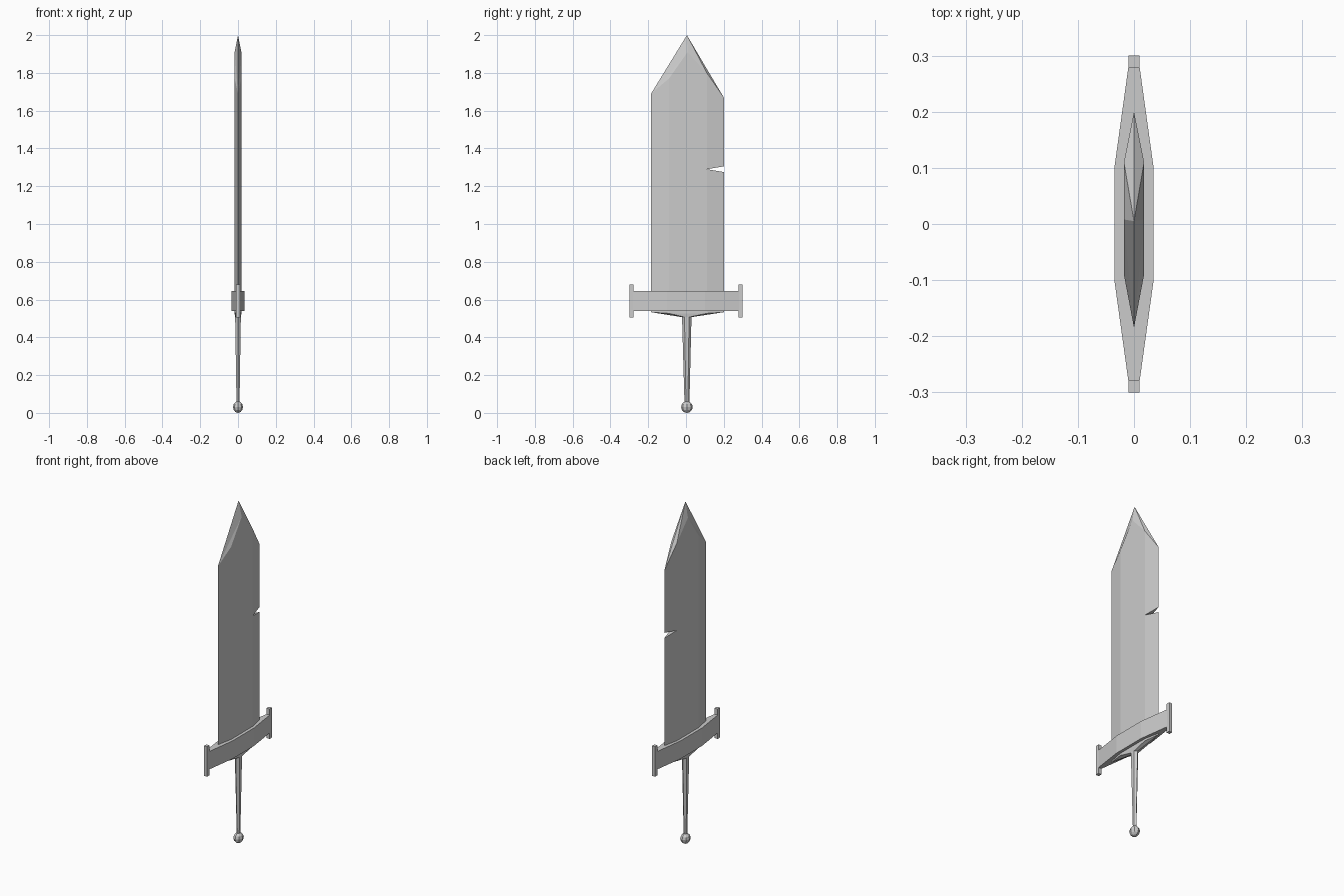
import bpy, bmesh

if "Cube" in bpy.data.objects:
    bpy.data.objects.remove(bpy.data.objects["Cube"])


def make(name, verts, faces, mirror=False):
    me = bpy.data.meshes.new(name)
    me.from_pydata(verts, [], faces)
    bm = bmesh.new()
    bm.from_mesh(me)
    if mirror:
        geom = bm.verts[:] + bm.edges[:] + bm.faces[:]
        bmesh.ops.mirror(bm, geom=geom, axis='X', merge_dist=0.0005)
    bmesh.ops.recalc_face_normals(bm, faces=bm.faces)
    bm.to_mesh(me)
    bm.free()
    ob = bpy.data.objects.new(name, me)
    bpy.context.collection.objects.link(ob)
    return ob


def loft(name, rings):
    n = len(rings[0])
    verts = [v for r in rings for v in r]
    faces = [[k * n + i, k * n + (i + 1) % n, (k + 1) * n + (i + 1) % n, (k + 1) * n + i]
             for k in range(len(rings) - 1) for i in range(n)]
    faces += [list(range(n)), list(range((len(rings) - 1) * n, len(rings) * n))]
    return make(name, verts, faces)


# Blade: one side with bevels, tip facets and the notch, then mirrored
T = 0.018
blade = {
    'a0': (0, -.185, .54), 'a1': (0, -.185, 1.69), 'tip': (0, .005, 2.0),
    'r0': (0, .09, 1.855), 'b3': (0, .20, 1.67), 'b2': (0, .20, 1.305),
    'b1': (0, .20, 1.275), 'b0': (0, .20, .54), 'm': (0, .11, 1.29),
    'f0': (T, -.09, .54), 'f1': (T, -.09, 1.77), 'ft': (T, .008, 1.91),
    'f3': (T, .11, 1.80), 'f2': (T, .11, 1.29), 'f4': (T, .11, .54)}
faces = ["a0 f0 f1 a1", "a1 f1 ft", "a1 ft tip", "tip ft f3", "tip f3 r0", "r0 f3 b3",
         "b3 f3 f2 b2", "b2 f2 m", "m f2 b1", "b1 f2 f4 b0", "f0 f4 f2 f3 ft f1"]
names = list(blade)
make("blade", list(blade.values()), [[names.index(k) for k in f.split()] for f in faces], True)

# Crossguard: tapered bar with end plates
plan = [(.035, -.1), (.035, .1), (.01, .28), (-.01, .28), (-.035, .1), (-.035, -.1),
        (-.01, -.28), (.01, -.28)]
loft("crossguard", [[(x, y, z) for x, y in plan] for z in (.54, .645)])
for s, side in ((-1, "left"), (1, "right")):
    rect = [(-.01, s * .278), (.01, s * .278), (.01, s * .30), (-.01, s * .30)]
    loft("guard_end_" + side, [[(x, y, z) for x, y in rect] for z in (.505, .68)])


# Grip: six-sided section flaring into the blade base
def section(lo, hi, in_lo, in_hi, x, z, dz=0):
    return [(0, lo, z + dz), (x, in_lo, z), (x, in_hi, z),
            (0, hi, z + dz), (-x, in_hi, z), (-x, in_lo, z)]


loft("grip", [section(-.185, .20, -.09, .11, T, .545),
              section(-.185, .20, -.09, .11, T, .527, .006),
              section(-.021, .029, -.008, .016, .015, .507),
              section(-.008, .018, 0, .010, .008, .05)])

# Pommel
bpy.ops.mesh.primitive_uv_sphere_add(segments=8, ring_count=6, radius=.031,
                                     location=(0, .005, .031))
pommel = bpy.context.object
pommel.name = "pommel"
pommel.scale.x = .85
